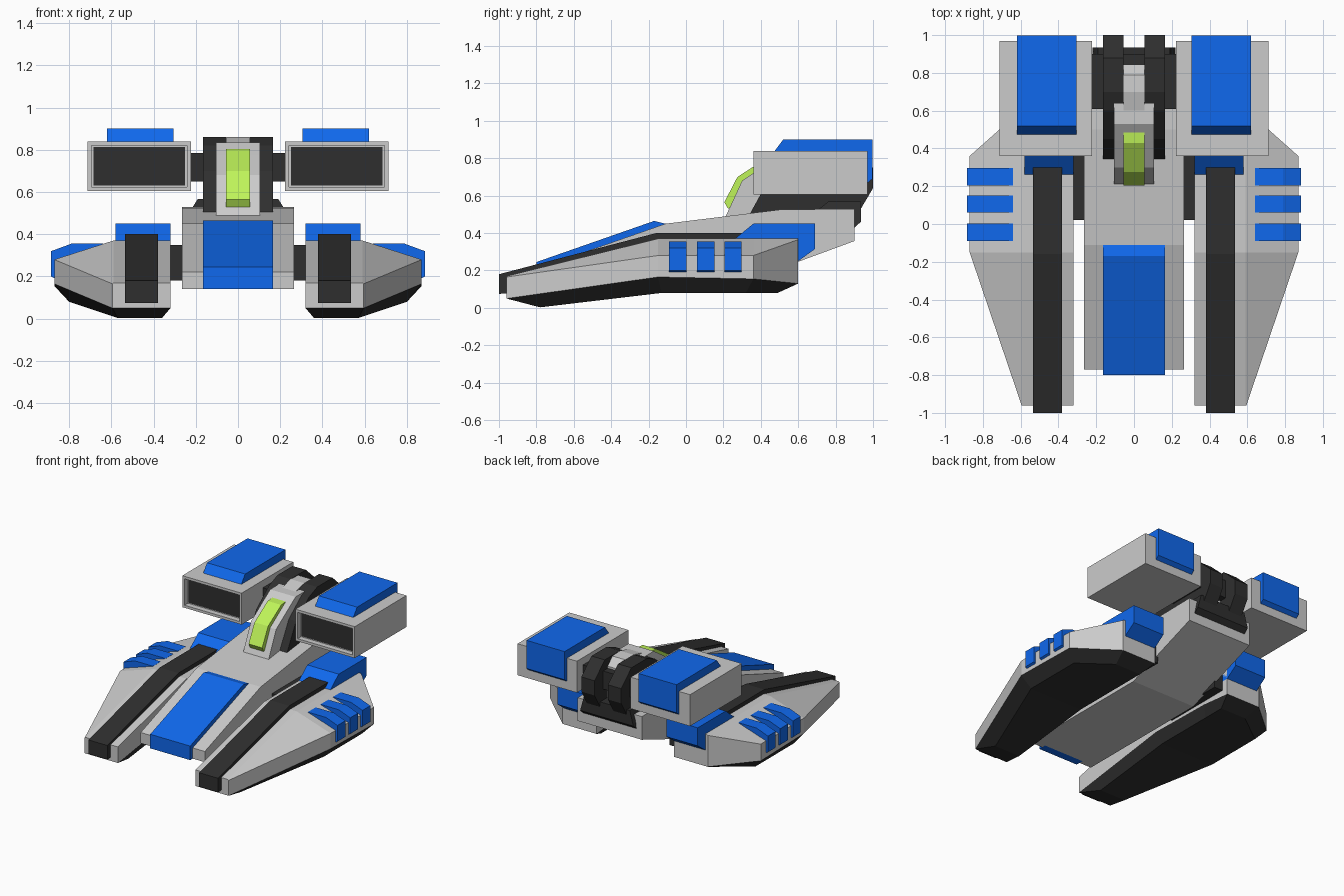
import bpy, bmesh

if "Cube" in bpy.data.objects:
    bpy.data.objects.remove(bpy.data.objects["Cube"])


def material(name, rgb):
    m = bpy.data.materials.new(name)
    m.diffuse_color = (*rgb, 1)
    m.use_nodes = True
    m.node_tree.nodes["Principled BSDF"].inputs["Base Color"].default_value = m.diffuse_color
    return m


BLUE = material("blue", (0.005, 0.14, 0.85))
BLACK = material("black", (0.028, 0.028, 0.028))
LIME = material("lime", (0.52, 0.9, 0.1))


def finish(name, bm, mats=(), mirror=False):
    bmesh.ops.recalc_face_normals(bm, faces=bm.faces)
    me = bpy.data.meshes.new(name)
    bm.to_mesh(me)
    bm.free()
    ob = bpy.data.objects.new(name, me)
    bpy.context.collection.objects.link(ob)
    for m in mats:
        me.materials.append(m)
    if mirror:
        ob.modifiers.new("mirror", "MIRROR").use_mirror_merge = False
    return ob


def loft(name, rings, mat=None, mirror=False):
    """Skin a row of rings that have equal point counts, capping both ends."""
    bm = bmesh.new()
    vs = [[bm.verts.new(p) for p in r] for r in rings]
    n = len(vs[0])
    for a, b in zip(vs, vs[1:]):
        for i in range(n):
            j = (i + 1) % n
            bm.faces.new((a[i], a[j], b[j], b[i]))
    bm.faces.new(vs[0])
    bm.faces.new(vs[-1])
    bmesh.ops.remove_doubles(bm, verts=bm.verts, dist=1e-5)
    return finish(name, bm, [mat] if mat else [], mirror)


def side_prism(name, profile, x0, x1, mat=None, mirror=False):
    """Extrude a (y, z) profile along x."""
    return loft(name, [[(x, y, z) for y, z in profile] for x in (x0, x1)], mat, mirror)


def box(name, x0, x1, y0, y1, z0, z1, mat=None, mirror=False):
    return side_prism(name, [(y0, z0), (y1, z0), (y1, z1), (y0, z1)], x0, x1, mat, mirror)


# Side pods: y, ridge height, outer x, outer upper z, lower z
pod = [(-0.96, 0.17, 0.595, 0.165, 0.05), (-0.15, 0.37, 0.87, 0.28, 0.165),
       (0.36, 0.37, 0.87, 0.28, 0.155), (0.60, 0.37, 0.60, 0.365, 0.13)]
loft("side_pod", [[(0.32, y, zt), (0.59, y, zt), (xo, y, zo), (xo, y, zl), (0.32, y, zl)]
                  for y, zt, xo, zo, zl in pod], None, True)

# Black keels below the pods: lower y, lower outer x, lower z
keel = [(-0.78, 0.57, 0.003), (-0.13, 0.80, 0.08), (0.32, 0.80, 0.08), (0.49, 0.57, 0.08)]
loft("pod_keel", [[(0.32, p[0], p[4]), (p[2], p[0], p[4]), (xo, y, z), (0.36, y, z)]
                  for p, (y, xo, z) in zip(pod, keel)], BLACK, True)

# Rails along the pods and blue blocks behind them
side_prism("pod_rail", [(-1, 0.075), (-1, 0.18), (-0.16, 0.40), (0.3, 0.40), (0.3, 0.3), (-0.9, 0.08)],
           0.38, 0.535, BLACK, True)
side_prism("rear_block", [(0.25, 0.36), (0.36, 0.45), (0.69, 0.45), (0.69, 0.315), (0.60, 0.25), (0.5, 0.25)],
           0.32, 0.58, BLUE, True)

# Three blue fins on each pod
fin = [(0.64, 0.30), (0.64, 0.355), (0.79, 0.355), (0.885, 0.32), (0.885, 0.20), (0.86, 0.187)]
for i, y in enumerate((-0.09, 0.06, 0.205)):
    loft(f"pod_fin_{i + 1}", [[(x, yy, z) for x, z in fin] for yy in (y, y + 0.092)], BLUE, True)

# Centre hull, its nose panel and the links to the pods
side_prism("centre_hull", [(-0.77, 0.14), (-0.77, 0.22), (-0.11, 0.45), (0.5, 0.525), (0.90, 0.53),
                           (0.90, 0.357), (0.31, 0.14)], -0.265, 0.265)
side_prism("nose_panel", [(-0.80, 0.14), (-0.80, 0.245), (-0.17, 0.465), (-0.11, 0.45), (-0.11, 0.3),
                          (-0.74, 0.14)], -0.165, 0.165, BLUE)
box("pod_link", 0.25, 0.33, 0.02, 0.55, 0.18, 0.35, BLACK, True)

# Neck: base, twin arches and axle
base = [(0.70, 0.52), (0.76, 0.568), (0.935, 0.568), (0.935, 0.46), (0.89, 0.42)]
loft("neck_base", [[(s * (0.19 if z > 0.55 else 0.22), y, z) for y, z in base] for s in (-1, 1)], BLACK)
side_prism("neck_arch", [(0.34, 0.50), (0.45, 0.70), (0.60, 0.82), (0.70, 0.86), (0.88, 0.86),
                         (1.0, 0.75), (1.0, 0.64), (0.935, 0.53), (0.88, 0.48)], 0.055, 0.165, BLACK, True)
box("nacelle_axle", -0.24, 0.24, 0.61, 0.90, 0.65, 0.785, BLACK)

# Cockpit, spine and visor
side_prism("cockpit", [(0.21, 0.485), (0.30, 0.68), (0.44, 0.775), (0.53, 0.835), (0.64, 0.835), (0.64, 0.5)],
           -0.105, 0.105)
side_prism("spine", [(0.6, 0.5), (0.6, 0.835), (0.70, 0.86), (0.79, 0.855), (0.845, 0.80), (0.845, 0.5)],
           -0.056, 0.056)
side_prism("visor", [(0.225, 0.53), (0.205, 0.565), (0.275, 0.70), (0.43, 0.80), (0.49, 0.805), (0.49, 0.7),
                     (0.32, 0.6)], -0.056, 0.056, LIME)

# Nacelles: boxes with a recessed dark front
bm = bmesh.new()
bmesh.ops.create_cube(bm, size=1)
for v in bm.verts:
    v.co = (0.4675 + v.co.x * 0.49, 0.665 + v.co.y * 0.61, 0.7225 + v.co.z * 0.235)
front = min(bm.faces, key=lambda f: f.calc_center_median().y)
bmesh.ops.inset_region(bm, faces=[front], thickness=0.027)
hole = bmesh.ops.extrude_face_region(bm, geom=[front])
bmesh.ops.translate(bm, vec=(0, 0.04, 0), verts=[g for g in hole["geom"] if isinstance(g, bmesh.types.BMVert)])
if front.is_valid:
    bmesh.ops.delete(bm, geom=[front], context="FACES_ONLY")
finish("nacelle", bm, (), True)
box("nacelle_mouth", 0.25, 0.685, 0.395, 0.42, 0.632, 0.813, BLACK, True)
side_prism("nacelle_cover", [(0.475, 0.83), (0.475, 0.84), (0.52, 0.90), (0.997, 0.90), (0.997, 0.69),
                             (0.96, 0.66), (0.94, 0.83)], 0.305, 0.62, BLUE, True)
